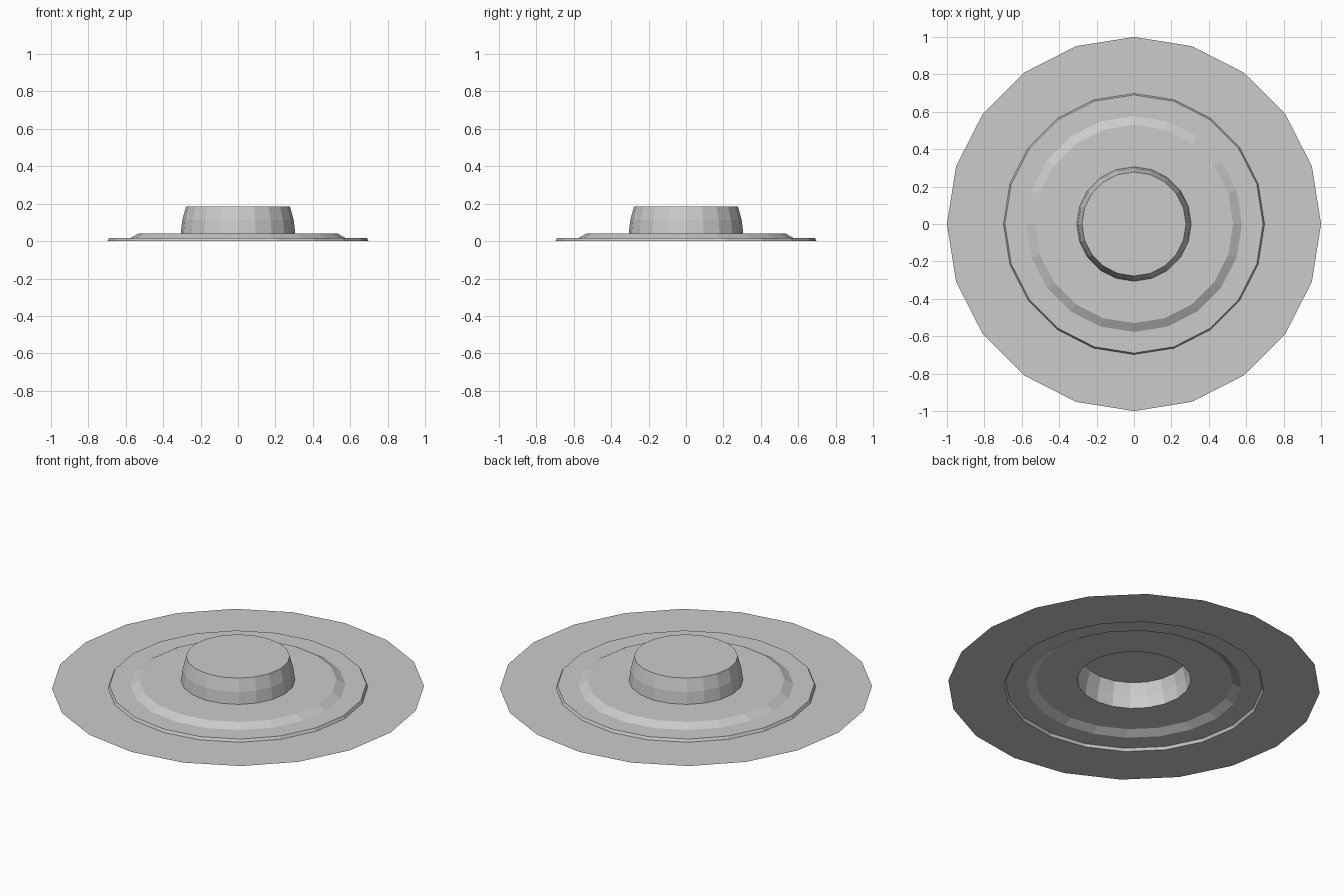
import bpy, bmesh
from math import cos, sin, tau

if "Cube" in bpy.data.objects:
    bpy.data.objects.remove(bpy.data.objects["Cube"])

SIDES = 20
# (radius, height) from the outer flange in to the crown top
PROFILE = [(1.0, 0.0), (0.698, 0.0), (0.69, 0.016), (0.577, 0.016), (0.53, 0.042),
           (0.306, 0.042), (0.298, 0.112), (0.278, 0.185)]

bm = bmesh.new()
rings = [[bm.verts.new((r * cos(tau * i / SIDES), r * sin(tau * i / SIDES), z))
          for i in range(SIDES)] for r, z in PROFILE]

# stepped flange, raised plate and crown wall, open underneath
for outer, inner in zip(rings, rings[1:]):
    for i in range(SIDES):
        j = (i + 1) % SIDES
        bm.faces.new((outer[i], outer[j], inner[j], inner[i]))

# flat crown top
bm.faces.new(rings[-1])

mesh = bpy.data.meshes.new("stepped_disc")
bm.to_mesh(mesh)
bm.free()
disc = bpy.data.objects.new("stepped_disc", mesh)
bpy.context.collection.objects.link(disc)
